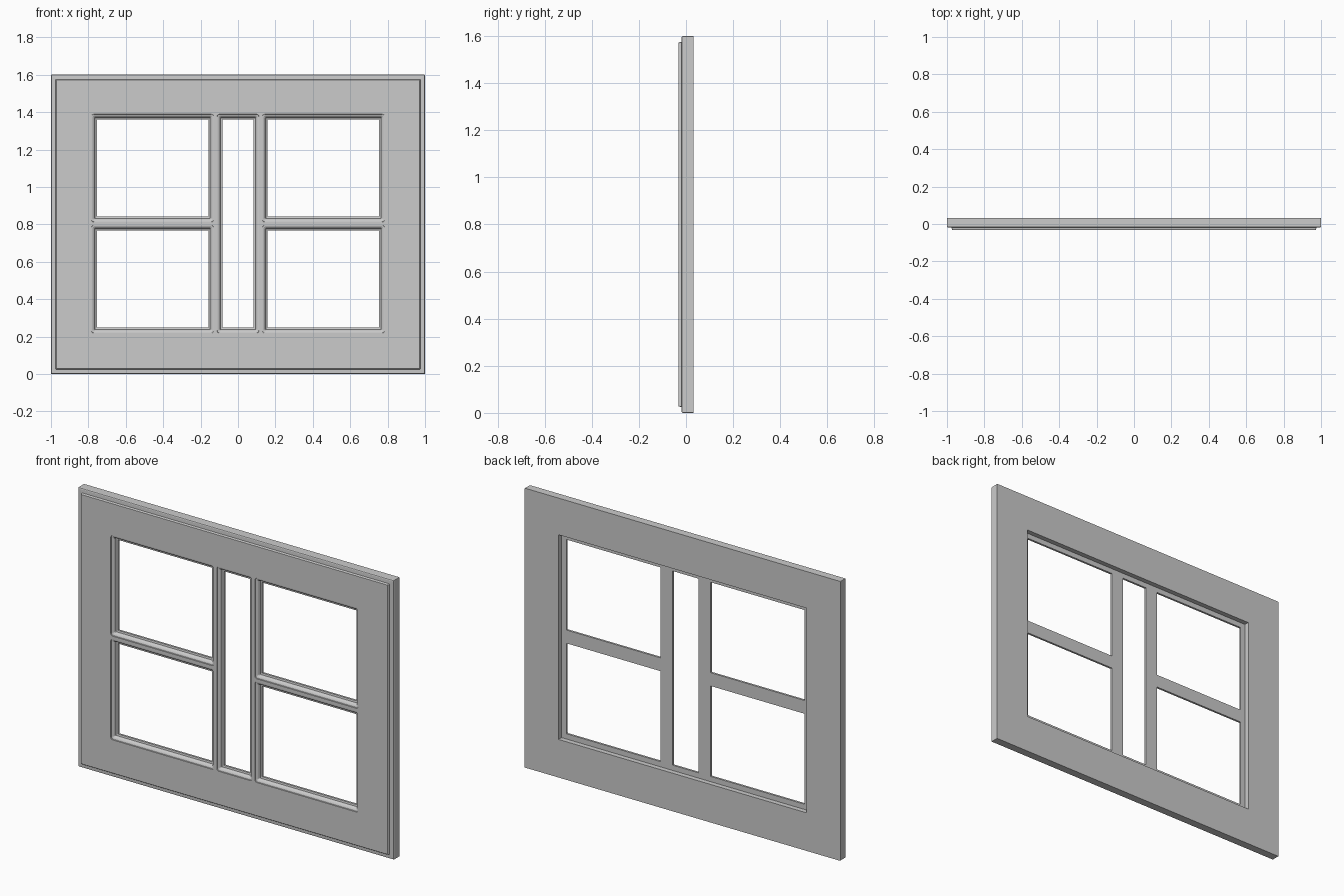
import bpy
import bmesh
import math

if "Cube" in bpy.data.objects:
    bpy.data.objects.remove(bpy.data.objects["Cube"], do_unlink=True)

# One painted grey finish
grey = bpy.data.materials.new("grey_paint")
grey.use_nodes = True
colour = (0.6, 0.6, 0.6, 1)
grey.diffuse_color = colour
grey.node_tree.nodes["Principled BSDF"].inputs["Base Color"].default_value = colour

FRONT, BACK, PANE_BACK = -0.032, 0.032, 0.004
MID = 0.804                                  # height of the crossbars
OPENING = (-0.785, 0.785, 0.218, 1.39)       # x0, x1, z0, z1
BAR = 0.008                                  # half width of a bar's flat face
STILE = 0.121                                # x of the upright bars


def rounded_rect(rect, inset, radius, steps=4):
    """Points (x, z) of an inset rectangle with rounded corners."""
    x0, x1, z0, z1 = rect
    r = inset + radius
    centres = [(x1 - r, z1 - r), (x0 + r, z1 - r), (x0 + r, z0 + r), (x1 - r, z0 + r)]
    points = []
    for i, (cx, cz) in enumerate(centres):
        for s in range(steps + 1):
            a = math.pi / 2 * (i + s / steps)
            points.append((cx + radius * math.cos(a), cz + radius * math.sin(a)))
    return points


def finish(name, bm):
    bmesh.ops.remove_doubles(bm, verts=bm.verts, dist=0.00005)
    bmesh.ops.recalc_face_normals(bm, faces=bm.faces)
    mesh = bpy.data.meshes.new(name)
    bm.to_mesh(mesh)
    bm.free()
    mesh.materials.append(grey)
    obj = bpy.data.objects.new(name, mesh)
    bpy.context.collection.objects.link(obj)
    return obj


def ring(name, profile):
    """Sweep a closed profile of (rect, inset, radius, y) round a rectangle."""
    bm = bmesh.new()
    loops = [[bm.verts.new((x, y, z)) for x, z in rounded_rect(rect, inset, radius)]
             for rect, inset, radius, y in profile]
    for a, b in zip(loops, loops[1:] + loops[:1]):
        for i in range(len(a)):
            j = (i + 1) % len(a)
            bm.faces.new((a[i], a[j], b[j], b[i]))
    return finish(name, bm)


def bar(name, x0, x1, z0, z1):
    bm = bmesh.new()
    bmesh.ops.create_cube(bm, size=1)
    for v in bm.verts:
        v.co = (x0 if v.co.x < 0 else x1,
                FRONT if v.co.y < 0 else PANE_BACK,
                z0 if v.co.z < 0 else z1)
    return finish(name, bm)


# Outer frame: shaped outer edge, flat front, square rebate at the back
edge = (-1, 1, 0, 1.6)
ring("outer_frame", [
    (edge, 0, 0.003, BACK),
    (edge, 0, 0.003, -0.013),
    (edge, 0.002, 0.003, -0.017),
    (edge, 0.006, 0.003, -0.019),
    (edge, 0.025, 0.003, -0.020),
    (edge, 0.027, 0.003, -0.030),
    (edge, 0.029, 0.003, FRONT),
    (OPENING, 0, 0, FRONT),
    (OPENING, 0, 0, BACK),
])

# Stepped moulding round each opening
moulding = [
    (0, 0, FRONT), (0.001, 0.012, FRONT), (0.002, 0.012, -0.028),
    (0.008, 0.010, -0.027), (0.014, 0.007, -0.023), (0.018, 0.004, -0.016),
    (0.020, 0.003, -0.010), (0.030, 0.002, -0.008), (0.030, 0.002, PANE_BACK),
    (0, 0, PANE_BACK),
]
x0, x1, z0, z1 = OPENING
openings = {"centre": (BAR - STILE, STILE - BAR, z0, z1)}
for level, low, high in (("lower", z0, MID - BAR), ("upper", MID + BAR, z1)):
    openings[level + "_right"] = (x0, -STILE - BAR, low, high)
    openings[level + "_left"] = (STILE + BAR, x1, low, high)
for place, rect in openings.items():
    ring(place + "_moulding", [(rect, i, r, y) for i, r, y in moulding])

# Upright bars and crossbars between the mouldings
for side, s in (("left", 1), ("right", -1)):
    bar(side + "_upright_bar", s * STILE - BAR, s * STILE + BAR, z0, z1)
    ends = sorted((s * (STILE + BAR), s * x1))
    bar(side + "_crossbar", ends[0], ends[1], MID - BAR, MID + BAR)
